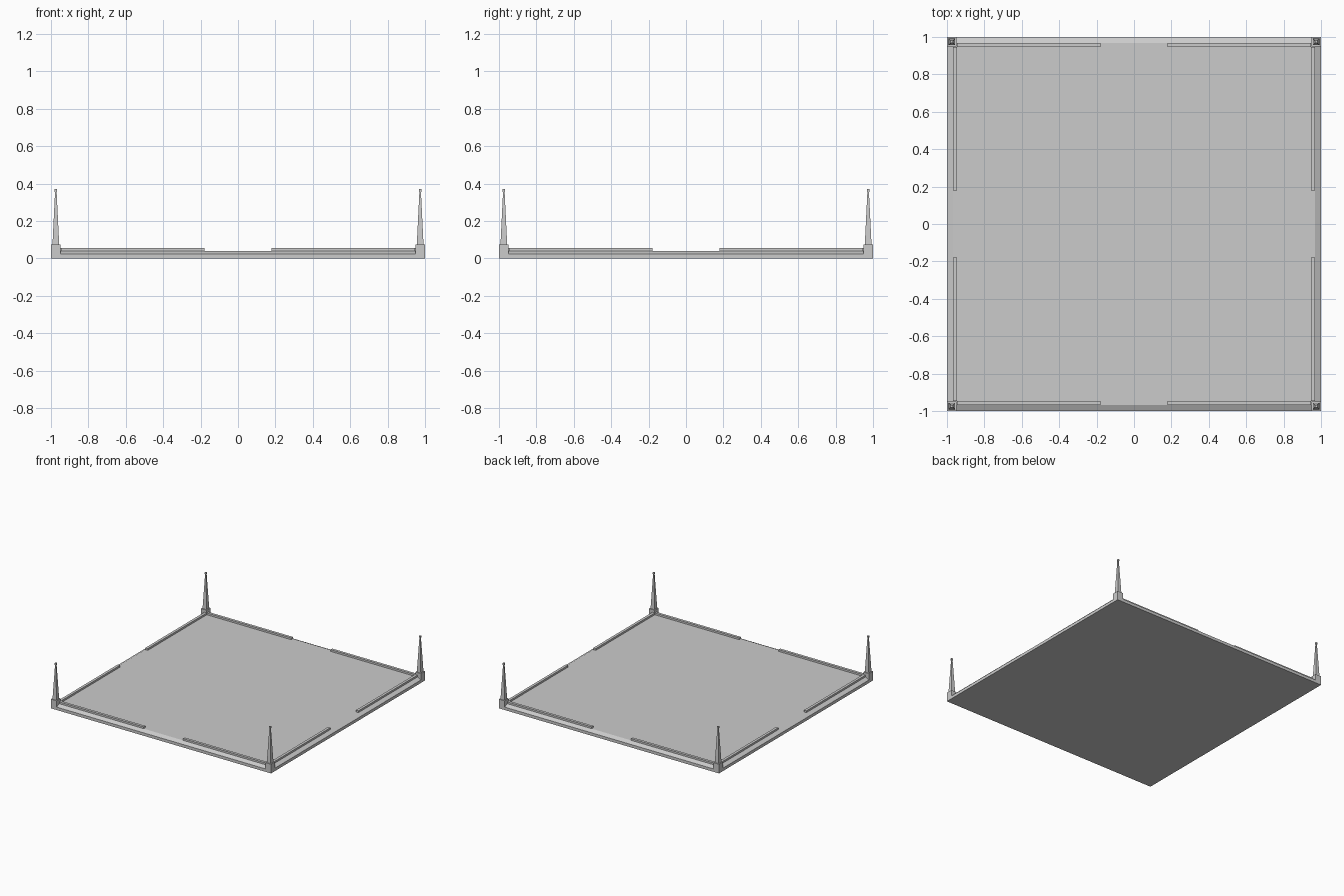
import bpy, bmesh

if "Cube" in bpy.data.objects:
    bpy.data.objects.remove(bpy.data.objects["Cube"])


def loft(name, sections, cx=0, cy=0):
    """Closed solid through stacked rectangles (half_x, half_y, z)."""
    bm = bmesh.new()
    rings = []
    for hx, hy, z in sections:
        rings.append([bm.verts.new((cx + sx * hx, cy + sy * hy, z))
                      for sx, sy in ((-1, -1), (1, -1), (1, 1), (-1, 1))])
    for a, b in zip(rings, rings[1:]):
        for i in range(4):
            j = (i + 1) % 4
            bm.faces.new((a[i], a[j], b[j], b[i]))
    bm.faces.new(rings[0][::-1])
    bm.faces.new(rings[-1])
    me = bpy.data.meshes.new(name)
    bm.to_mesh(me)
    bm.free()
    ob = bpy.data.objects.new(name, me)
    bpy.context.collection.objects.link(ob)
    return ob


# Floor slab with sloped upper rim
loft("floor_slab", [(1, 1, 0), (1, 1, 0.024), (0.968, 0.968, 0.04)])

EDGE, GAP, POST = 0.957, 0.18, 0.947
half_len, mid = (POST - GAP) / 2, (POST + GAP) / 2

for sx in (-1, 1):
    for sy in (-1, 1):
        # Low rails, leaving an opening in the middle of each side
        loft("rail_x", [(half_len, 0.011, 0.036), (half_len, 0.011, 0.055)],
             sx * mid, sy * EDGE)
        loft("rail_y", [(0.011, half_len, 0.036), (0.011, half_len, 0.055)],
             sx * EDGE, sy * mid)
        # Corner post, tapering spire and small finial
        c = 0.974
        loft("corner_post", [(0.026, 0.026, 0), (0.026, 0.026, 0.075)],
             sx * c, sy * c)
        loft("corner_spire", [(0.018, 0.018, 0.073), (0.004, 0.004, 0.36)],
             sx * c, sy * c)
        loft("spire_finial", [(0.007, 0.007, 0.356), (0.007, 0.007, 0.37)],
             sx * c, sy * c)
